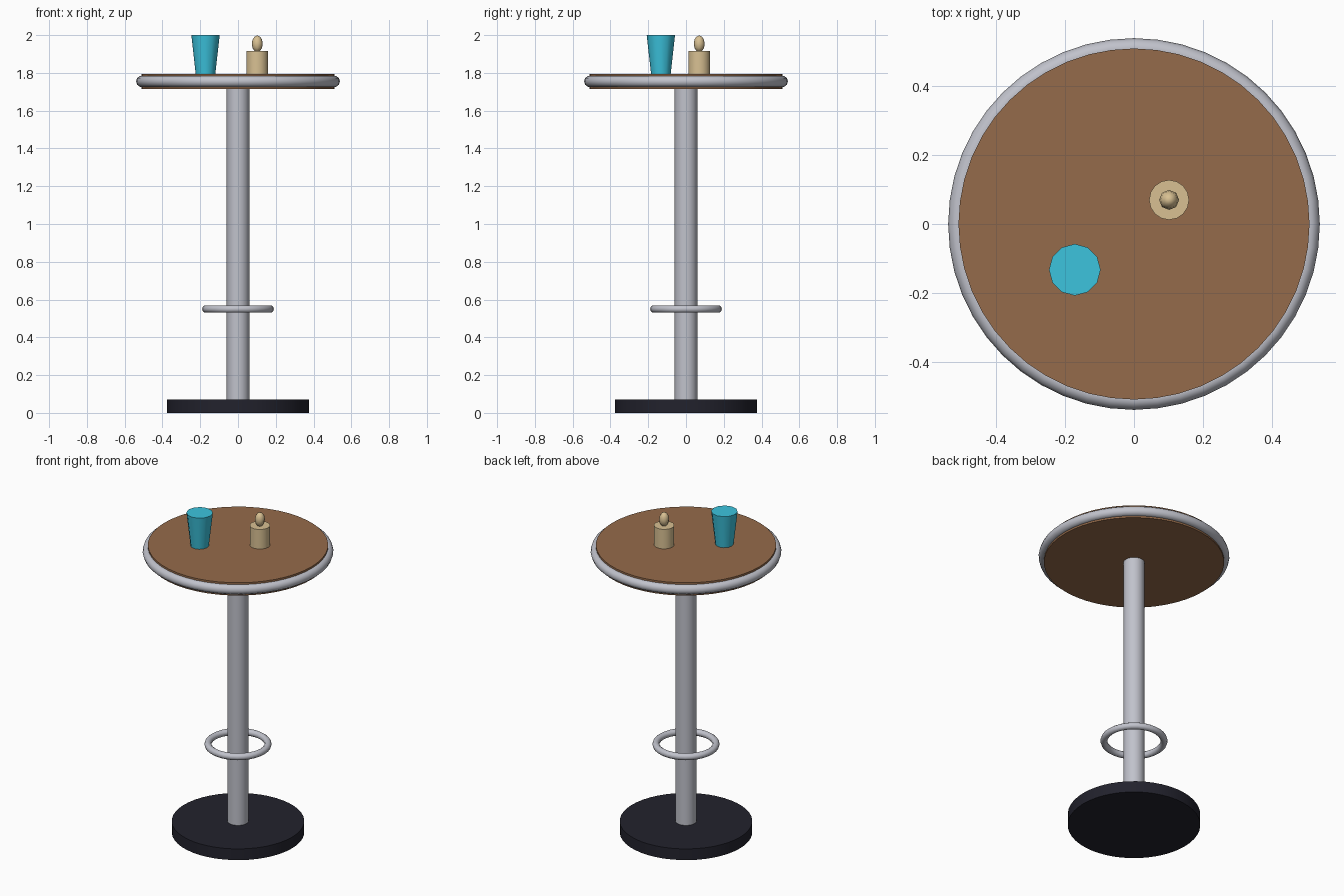
import bpy
import math

if "Cube" in bpy.data.objects:
    bpy.data.objects.remove(bpy.data.objects["Cube"])


def material(name, rgb):
    m = bpy.data.materials.new(name)
    m.diffuse_color = (*rgb, 1)
    m.use_nodes = True
    m.node_tree.nodes["Principled BSDF"].inputs["Base Color"].default_value = m.diffuse_color
    return m


metal = material("brushed_metal", (0.53, 0.54, 0.60))
wood = material("brown_wood", (0.30, 0.147, 0.07))
black = material("dark_base", (0.016, 0.016, 0.026))
cyan = material("cyan_cup", (0.045, 0.55, 0.73))
wax = material("cream_wax", (0.69, 0.53, 0.29))


def finish(name, mat):
    ob = bpy.context.object
    ob.name = name
    ob.data.materials.append(mat)
    bpy.ops.object.shade_smooth_by_angle(angle=math.radians(50))
    return ob


def disc(name, mat, r_bottom, r_top, z0, z1, sides, x=0, y=0):
    """Upright cylinder or tapered cone spanning z0 to z1."""
    bpy.ops.mesh.primitive_cone_add(vertices=sides, radius1=r_bottom, radius2=r_top,
                                    depth=z1 - z0, location=(x, y, (z0 + z1) / 2))
    return finish(name, mat)


def ring(name, mat, major, minor, z, sides, tube_sides):
    bpy.ops.mesh.primitive_torus_add(major_radius=major, minor_radius=minor,
                                     major_segments=sides, minor_segments=tube_sides,
                                     location=(0, 0, z))
    return finish(name, mat)


# Stand
disc("base", black, 0.375, 0.375, 0.0, 0.07, 48)
disc("pole", metal, 0.06, 0.06, 0.07, 1.715, 16)
ring("foot_ring", metal, 0.17, 0.02, 0.55, 32, 10)

# Table top with rounded metal edge
disc("table_top", wood, 0.51, 0.51, 1.715, 1.795, 48)
ring("table_edge", metal, 0.51, 0.03, 1.755, 48, 10)

# Items on the table
disc("cup", cyan, 0.052, 0.075, 1.795, 2.0, 12, -0.172, -0.133)
disc("candle", wax, 0.058, 0.058, 1.795, 1.917, 16, 0.102, 0.07)
bpy.ops.mesh.primitive_uv_sphere_add(segments=8, ring_count=6, radius=1,
                                     location=(0.102, 0.07, 1.954))
bpy.context.object.scale = (0.029, 0.029, 0.044)
bpy.ops.object.transform_apply(location=False, rotation=False, scale=True)
finish("candle_flame", wax)
